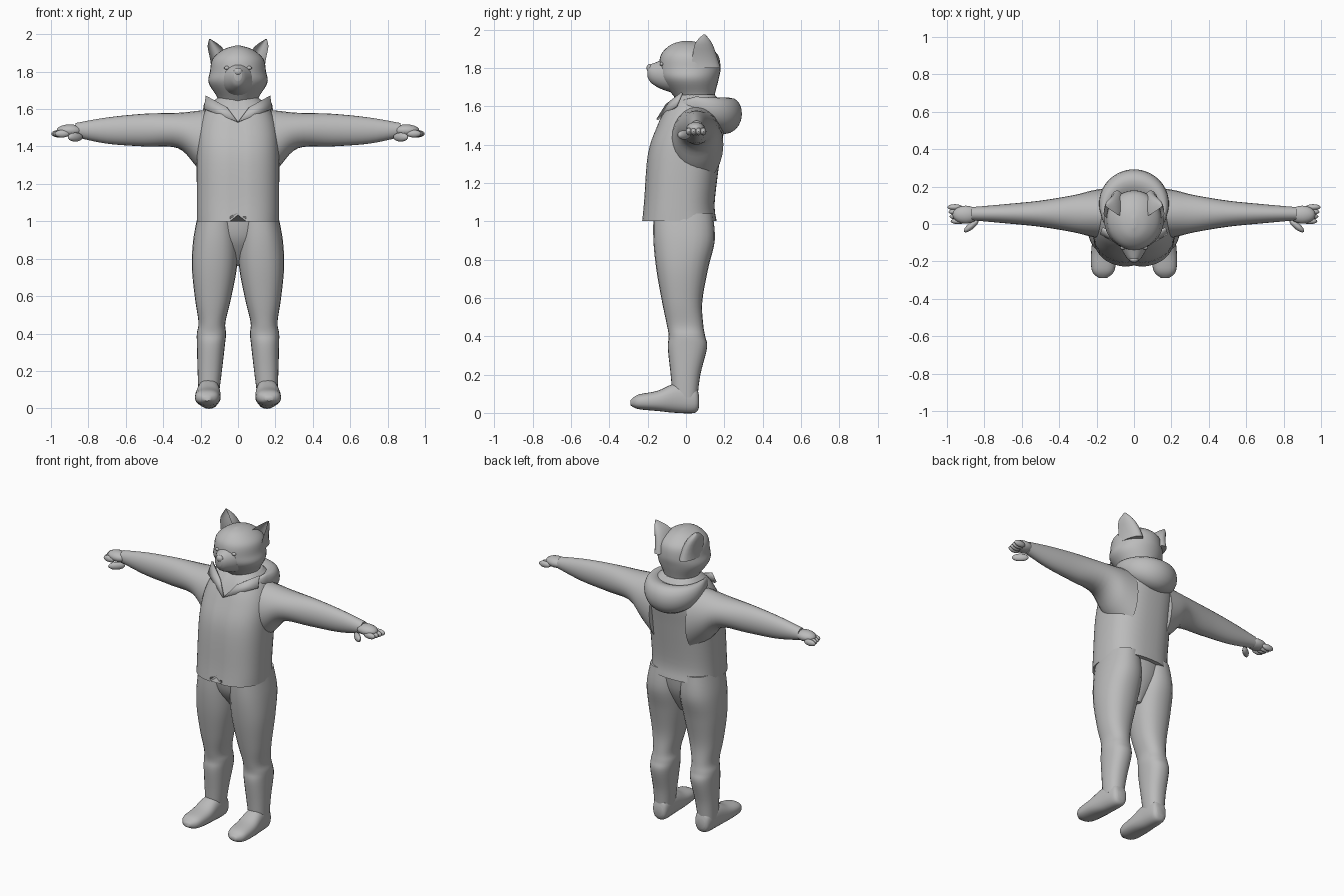
import bpy, bmesh, math
from mathutils import Vector, Matrix

cube = bpy.data.objects.get("Cube")
if cube:
    bpy.data.objects.remove(cube, do_unlink=True)

grey = bpy.data.materials.new("plain_grey")
grey.use_nodes = True
colour = (.5, .5, .5, 1)
grey.diffuse_color = colour
shader = grey.node_tree.nodes["Principled BSDF"]
shader.inputs["Base Color"].default_value = colour


def finish(name, bm):
    """Turn a bmesh into a smooth shaded object."""
    bmesh.ops.recalc_face_normals(bm, faces=bm.faces)
    mesh = bpy.data.meshes.new(name)
    bm.to_mesh(mesh)
    bm.free()
    mesh.materials.append(grey)
    obj = bpy.data.objects.new(name, mesh)
    bpy.context.collection.objects.link(obj)
    bpy.ops.object.select_all(action='DESELECT')
    obj.select_set(True)
    bpy.context.view_layer.objects.active = obj
    bpy.ops.object.shade_smooth_by_angle(angle=math.radians(50))
    return obj


def skin(name, rows):
    """Bridge closed rings of points with quads and cap both ends."""
    bm = bmesh.new()
    rings = [[bm.verts.new(point) for point in row] for row in rows]
    for lower, upper in zip(rings, rings[1:]):
        for i in range(len(lower)):
            bm.faces.new((lower[i - 1], lower[i], upper[i], upper[i - 1]))
    bm.faces.new(rings[0])
    bm.faces.new(rings[-1])
    return finish(name, bm)


def smooth_path(keys, steps):
    """Catmull-Rom interpolation through tuples."""
    keys = [Vector(key) for key in keys]
    path = []
    for i in range(len(keys) - 1):
        start, end = keys[i], keys[i + 1]
        before = keys[max(i - 1, 0)]
        after = keys[min(i + 2, len(keys) - 1)]
        slope_in, slope_out = (end - before) / 2, (after - start) / 2
        for step in range(steps):
            t = step / steps
            ease = t * t * (3 - 2 * t)
            path.append(start.lerp(end, ease)
                        + slope_in * t * (1 - t) ** 2 - slope_out * t * t * (1 - t))
    return path + [keys[-1]]


def loft(name, axis, keys, centre=lambda pos: 0, side=1, count=24, square=2,
         bend=None, tweak=None):
    """Rounded sections; each key is position, half width, low edge, high edge."""
    rows = []
    for pos, half, low, high in smooth_path(keys, steps=5):
        row = []
        for i in range(count):
            angle = math.tau * i / count
            c, s = math.cos(angle), math.sin(angle)
            c = math.copysign(abs(c) ** (2 / square), c)
            s = math.copysign(abs(s) ** (2 / square), s)
            if bend:
                s = bend(s)
            a = centre(pos) + c * half
            b = (low + high) / 2 + s * (high - low) / 2
            point = {'x': (pos, a, b), 'y': (a, pos, b), 'z': (a, b, pos)}[axis]
            if tweak:
                point = tweak(*point)
            row.append((point[0] * side, point[1], point[2]))
        rows.append(row)
    return skin(name, rows)


def ball(name, centre, size, turn=0):
    """Stretched sphere, turned about the vertical."""
    bm = bmesh.new()
    matrix = (Matrix.Translation(centre) @ Matrix.Rotation(math.radians(turn), 4, 'Z')
              @ Matrix.Diagonal((*size, 1)))
    bmesh.ops.create_uvsphere(bm, u_segments=16, v_segments=10, radius=1, matrix=matrix)
    return finish(name, bm)


# Jacket, with a front closure groove and a notch in the hem
def jacket_front(x, y, z):
    if y < 0 and abs(x) < .004:
        y += .008
    if y < 0 and z < 1.02:
        z += max(0, .035 - abs(x))
    return x, y, z


loft("jacket", 'z', [
    (1, .22, -.23, .16), (1.1, .22, -.22, .15), (1.35, .22, -.2, .18),
    (1.5, .21, -.15, .2), (1.6, .17, -.1, .19), (1.66, .11, -.05, .15)],
    count=48, square=2.5, tweak=jacket_front)

# Head, muzzle and nose
loft("head", 'z', [
    (1.6, .1, -.02, .14), (1.66, .11, -.07, .15), (1.74, .157, -.13, .17),
    (1.8, .15, -.14, .18), (1.87, .135, -.13, .165), (1.92, .075, -.08, .1),
    (1.94, .01, -.02, .03)], count=32)
loft("muzzle", 'y', [
    (-.07, .1, 1.67, 1.87), (-.13, .07, 1.69, 1.84),
    (-.18, .04, 1.72, 1.82), (-.2, .02, 1.75, 1.81)])
ball("nose", (0, -.19, 1.8), (.024, .016, .02))

# Hood lying round the neck: fat at the back, thin at the sides
hood_rings = []
for degrees in range(-130, 131, 5):
    phi = math.radians(degrees)
    back, front = max(0, math.cos(phi)), max(0, -math.cos(phi))
    ring = []
    for i in range(20):
        angle = math.tau * i / 20
        c, s = math.cos(angle), math.sin(angle)
        lift = s * (.75 + .3 * c) if s > 0 else s
        reach = .15 - .03 * front + (.026 + .066 * back) * c
        height = 1.61 - .05 * back - .04 * front + (.05 + .055 * back) * lift
        ring.append((reach * math.sin(phi), .05 + reach * math.cos(phi), height))
    hood_rings.append(ring)
skin("hood", hood_rings)


def ear_cup(s):
    """Fold the front half of a section inwards."""
    return -.9 + (1.9 * s if s > 0 else -1.3 * s)


for label, side in (("left", 1), ("right", -1)):
    # Collar flap
    bm = bmesh.new()
    outline = [(0, -.15, 1.53), (.06, -.1, 1.61), (.17, -.02, 1.67), (.18, -.05, 1.6)]
    corners = [bm.verts.new((x * side, y, z)) for x, y, z in outline]
    bm.faces.new((corners[0], corners[1], corners[3]))
    bm.faces.new((corners[1], corners[2], corners[3]))
    flap = finish(label + "_collar_flap", bm)
    thickness = flap.modifiers.new("thickness", 'SOLIDIFY')
    thickness.thickness = .012
    thickness.offset = 0

    # Ear, cupped towards the front, and eye
    loft(label + "_ear", 'z', [
        (1.8, .055, .02, .18), (1.92, .042, .04, .14), (1.975, .003, .09, .1)],
        centre=lambda z: .09 + 2 * (z - 1.8) ** 2, side=side, bend=ear_cup)
    ball(label + "_eye", (side * .06, -.127, 1.82), (.014, .01, .01))

    # Sleeve, widening into the armpit and narrowing to the hand
    loft(label + "_sleeve", 'x', [
        (.13, .14, 1.2, 1.6), (.22, .125, 1.29, 1.59), (.32, .1, 1.39, 1.58),
        (.5, .07, 1.4, 1.575), (.7, .05, 1.415, 1.555), (.87, .035, 1.45, 1.525)],
        centre=lambda x: .055, side=side)

    # Hand, four fingers and a thumb
    ball(label + "_palm", (side * .9, .05, 1.485), (.07, .048, .033))
    for number in range(4):
        y = .015 + .025 * number
        reach = .94 + .006 * number
        ball(f"{label}_finger_{number + 1}", (side * reach, y, 1.468), (.04, .016, .02))
    ball(label + "_thumb", (side * .87, -.01, 1.45), (.05, .018, .024), turn=-40 * side)

    # Trouser leg, with a fold below the knee
    loft(label + "_trouser_leg", 'z', [
        (1.04, .1, -.17, .14), (.9, .12, -.17, .15), (.75, .12, -.155, .115),
        (.58, .095, -.125, .085), (.46, .072, -.1, .09), (.4, .078, -.09, .1),
        (.34, .075, -.095, .11), (.2, .065, -.08, .075), (.08, .055, -.07, .06)],
        centre=lambda z: .16 - .045 * z, side=side, square=2.3)

    # Shoe
    loft(label + "_shoe", 'y', [
        (.068, .03, .03, .09), (.045, .05, 0, .14), (-.05, .06, 0, .155),
        (-.15, .068, .01, .115), (-.25, .06, .02, .095), (-.29, .02, .04, .065)],
        centre=lambda y: .155 - .04 * y, side=side, square=2.4)

# Hips joining both legs
loft("trouser_hips", 'z', [
    (.76, .03, -.04, .05), (.9, .16, -.14, .12), (1.04, .2, -.165, .14)])
